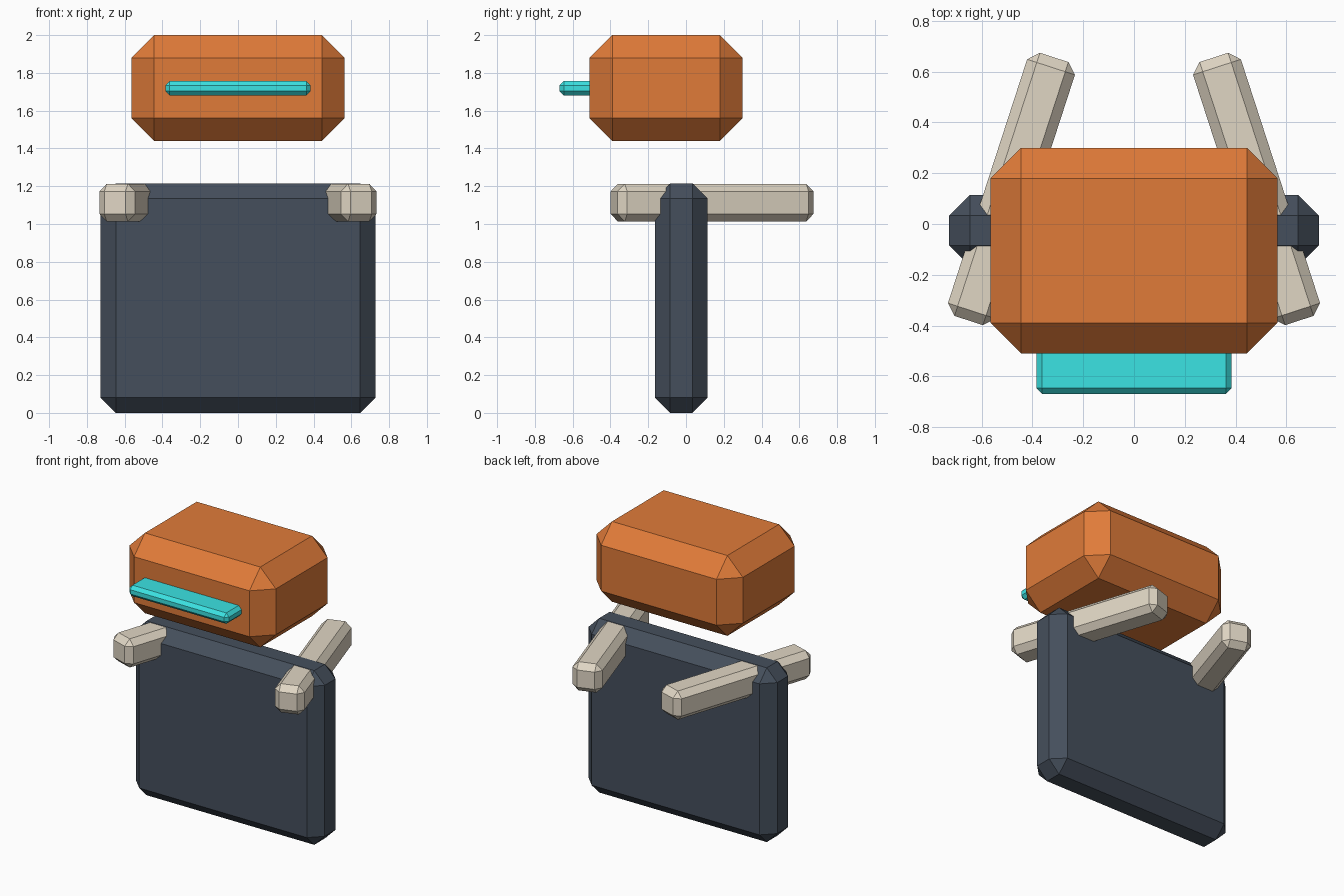
import bpy, bmesh
from math import radians
from mathutils import Matrix, Vector

cube = bpy.data.objects.get("Cube")
if cube:
    bpy.data.objects.remove(cube, do_unlink=True)


def material(name, srgb):
    """Flat colour from 0-255 display values, converted to linear."""
    lin = [((c / 255 + 0.055) / 1.055) ** 2.4 for c in srgb] + [1.0]
    mat = bpy.data.materials.new(name)
    mat.use_nodes = True
    mat.diffuse_color = lin
    mat.node_tree.nodes["Principled BSDF"].inputs["Base Color"].default_value = lin
    return mat


def chamfered_box(name, low, high, chamfer, mat, turn=0):
    """Box between two corners, edges cut flat, turned about its own z axis."""
    low, high = Vector(low), Vector(high)
    bm = bmesh.new()
    bmesh.ops.create_cube(bm, size=1)
    bmesh.ops.scale(bm, vec=high - low, verts=bm.verts)
    bmesh.ops.bevel(bm, geom=bm.edges[:], offset=chamfer, segments=1,
                    affect='EDGES', offset_type='OFFSET')
    bm.transform(Matrix.Rotation(radians(turn), 4, 'Z'))
    mesh = bpy.data.meshes.new(name)
    bm.to_mesh(mesh)
    bm.free()
    mesh.materials.append(mat)
    obj = bpy.data.objects.new(name, mesh)
    obj.location = (low + high) / 2
    bpy.context.collection.objects.link(obj)
    return obj


orange = material("orange", (224, 123, 57))
slate = material("dark slate", (69, 79, 92))
beige = material("warm beige", (224, 214, 196))
cyan = material("cyan", (59, 227, 227))

# Floating head and its visor
chamfered_box("head", (-0.565, -0.51, 1.44), (0.565, 0.30, 2.0), 0.12, orange)
chamfered_box("visor", (-0.385, -0.67, 1.68), (0.385, -0.43, 1.756), 0.023, cyan)

# Upright slab body
chamfered_box("body", (-0.728, -0.165, 0), (0.728, 0.115, 1.215), 0.081, slate)

# Arms run through the body, splayed outwards at the front
for side, label in ((1, "left"), (-1, "right")):
    x, y = side * 0.483, 0.138
    chamfered_box(label + "_arm", (x - 0.099, y - 0.545, 1.013),
                  (x + 0.099, y + 0.545, 1.213), 0.04, beige, side * 18)
